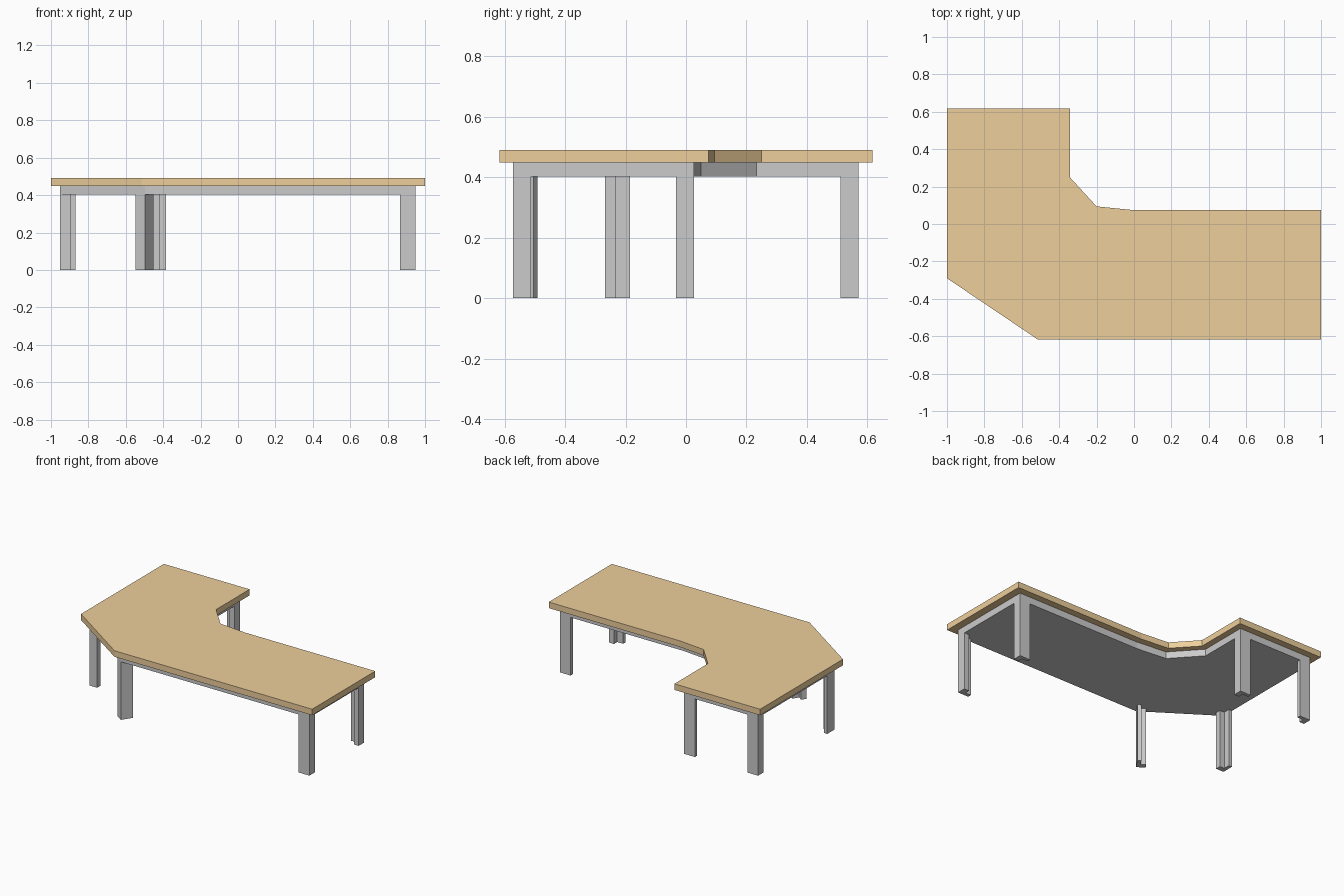
import bpy, bmesh
from mathutils import Vector

if "Cube" in bpy.data.objects:
    bpy.data.objects.remove(bpy.data.objects["Cube"])


def prism(name, points, z0, z1):
    """Extrude a flat outline between two heights."""
    bm = bmesh.new()
    face = bm.faces.new([bm.verts.new((x, y, z0)) for x, y in points])
    ext = bmesh.ops.extrude_face_region(bm, geom=[face])
    verts = [v for v in ext["geom"] if isinstance(v, bmesh.types.BMVert)]
    bmesh.ops.translate(bm, verts=verts, vec=(0, 0, z1 - z0))
    bmesh.ops.recalc_face_normals(bm, faces=bm.faces)
    mesh = bpy.data.meshes.new(name)
    bm.to_mesh(mesh)
    bm.free()
    obj = bpy.data.objects.new(name, mesh)
    bpy.context.collection.objects.link(obj)
    return obj


# Wooden corner-desk top
wood = bpy.data.materials.new("wood")
wood.diffuse_color = (0.85, 0.62, 0.33, 1)
wood.use_nodes = True
wood.node_tree.nodes["Principled BSDF"].inputs["Base Color"].default_value = wood.diffuse_color
top = prism("desk_top", [(-1, 0.617), (-0.343, 0.617), (-0.343, 0.25), (-0.2, 0.094),
                         (0, 0.074), (1, 0.074), (1, -0.617), (-0.515, -0.617),
                         (-1, -0.29)], 0.449, 0.491)
top.data.materials.append(wood)

# Inset slab under the top
prism("under_frame", [(-0.952, 0.571), (-0.386, 0.571), (-0.386, 0.234), (-0.22, 0.05),
                      (-0.002, 0.027), (0.948, 0.027), (0.948, -0.573), (-0.498, -0.573),
                      (-0.952, -0.268)], 0.402, 0.449)

# L-section legs: outer corner, long-arm direction, short-arm direction
LEG = [(0, 0), (0.082, 0), (0.082, 0.025), (0.037, 0.025), (0.037, 0.06), (0, 0.06)]
legs = {
    "front_right_leg": ((0.948, -0.573), (-1, 0), (0, 1)),
    "back_right_leg": ((0.948, 0.027), (-1, 0), (0, -1)),
    "back_left_leg": ((-0.952, 0.571), (1, 0), (0, -1)),
    "inner_back_leg": ((-0.386, 0.571), (-1, 0), (0, -1)),
    "left_corner_leg": ((-0.952, -0.268), (0, 1), (1, 0)),
    "front_corner_leg": ((-0.497, -0.573), (0.557, 0.83), (-0.83, 0.557)),
}
for name, (corner, long_dir, short_dir) in legs.items():
    c, u, v = Vector(corner), Vector(long_dir), Vector(short_dir)
    prism(name, [tuple(c + u * a + v * b) for a, b in LEG], 0, 0.402)
